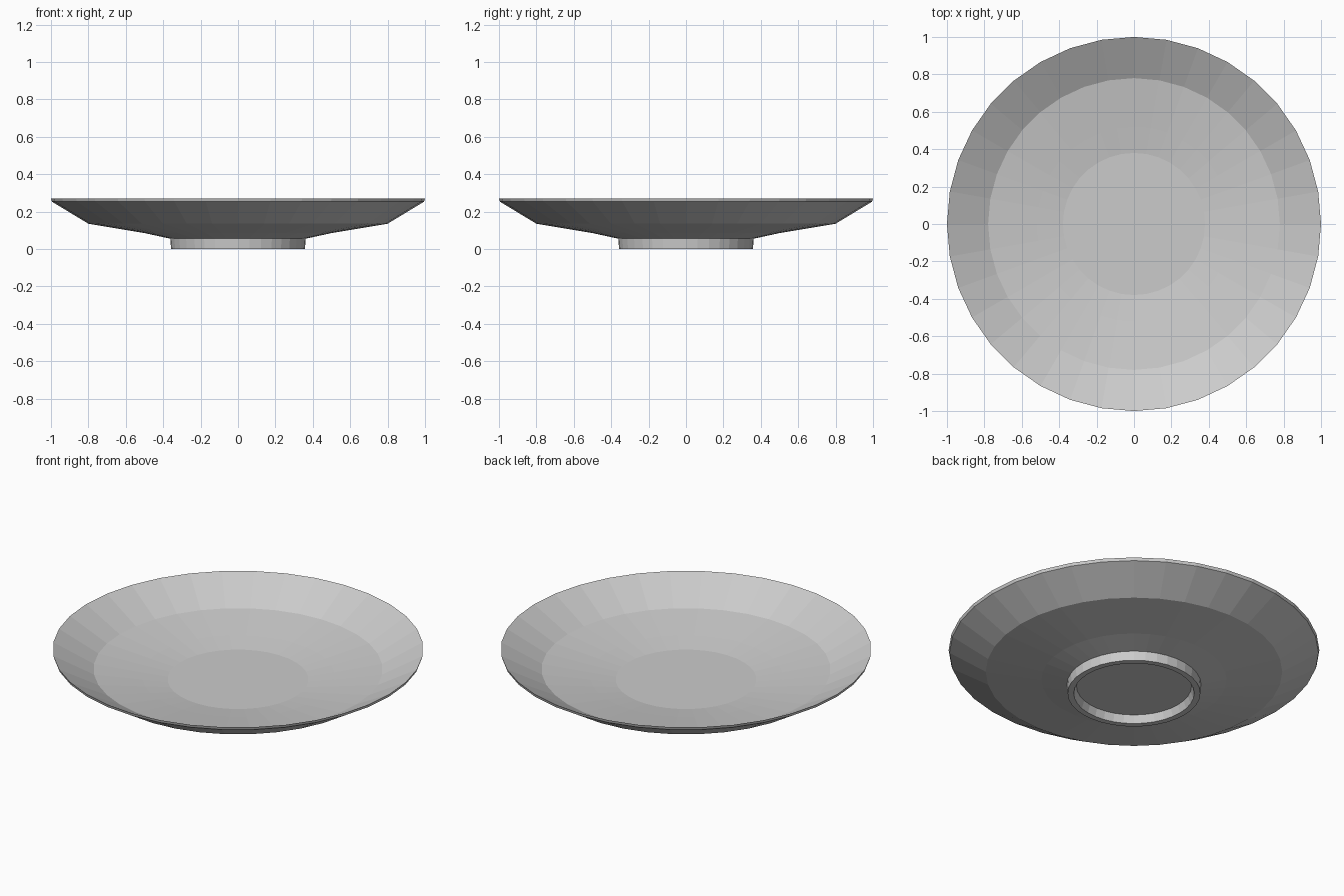
import bpy, bmesh, math

SIDES = 36

cube = bpy.data.objects.get("Cube")
if cube:
    bpy.data.objects.remove(cube, do_unlink=True)

# Single grey glaze
grey = bpy.data.materials.new("plain_grey")
grey.use_nodes = True
grey.diffuse_color = (0.6, 0.6, 0.6, 1)
grey.node_tree.nodes["Principled BSDF"].inputs["Base Color"].default_value = (0.6, 0.6, 0.6, 1)


def lathe(name, profile):
    """Revolve (radius, height) points around z; flat discs cap both ends."""
    bm = bmesh.new()
    rings = []
    for r, z in profile:
        angles = [2 * math.pi * i / SIDES for i in range(SIDES)]
        rings.append([bm.verts.new((r * math.cos(a), r * math.sin(a), z)) for a in angles])
    for low, high in zip(rings, rings[1:]):
        for i in range(SIDES):
            j = (i + 1) % SIDES
            bm.faces.new((low[i], low[j], high[j], high[i]))
    bm.faces.new(rings[0][::-1])
    bm.faces.new(rings[-1])
    bmesh.ops.recalc_face_normals(bm, faces=bm.faces)
    mesh = bpy.data.meshes.new(name)
    bm.to_mesh(mesh)
    bm.free()
    mesh.materials.append(grey)
    obj = bpy.data.objects.new(name, mesh)
    bpy.context.collection.objects.link(obj)
    return obj


# Saucer: recessed base, foot ring, underside, rim lip, inner wall, floor
lathe("saucer", [
    (0.31, 0.045), (0.325, 0.0),
    (0.358, 0.0), (0.362, 0.055),
    (0.5, 0.085), (0.8, 0.135),
    (0.995, 0.253), (1.0, 0.27),
    (0.78, 0.15), (0.52, 0.11), (0.38, 0.09),
])
